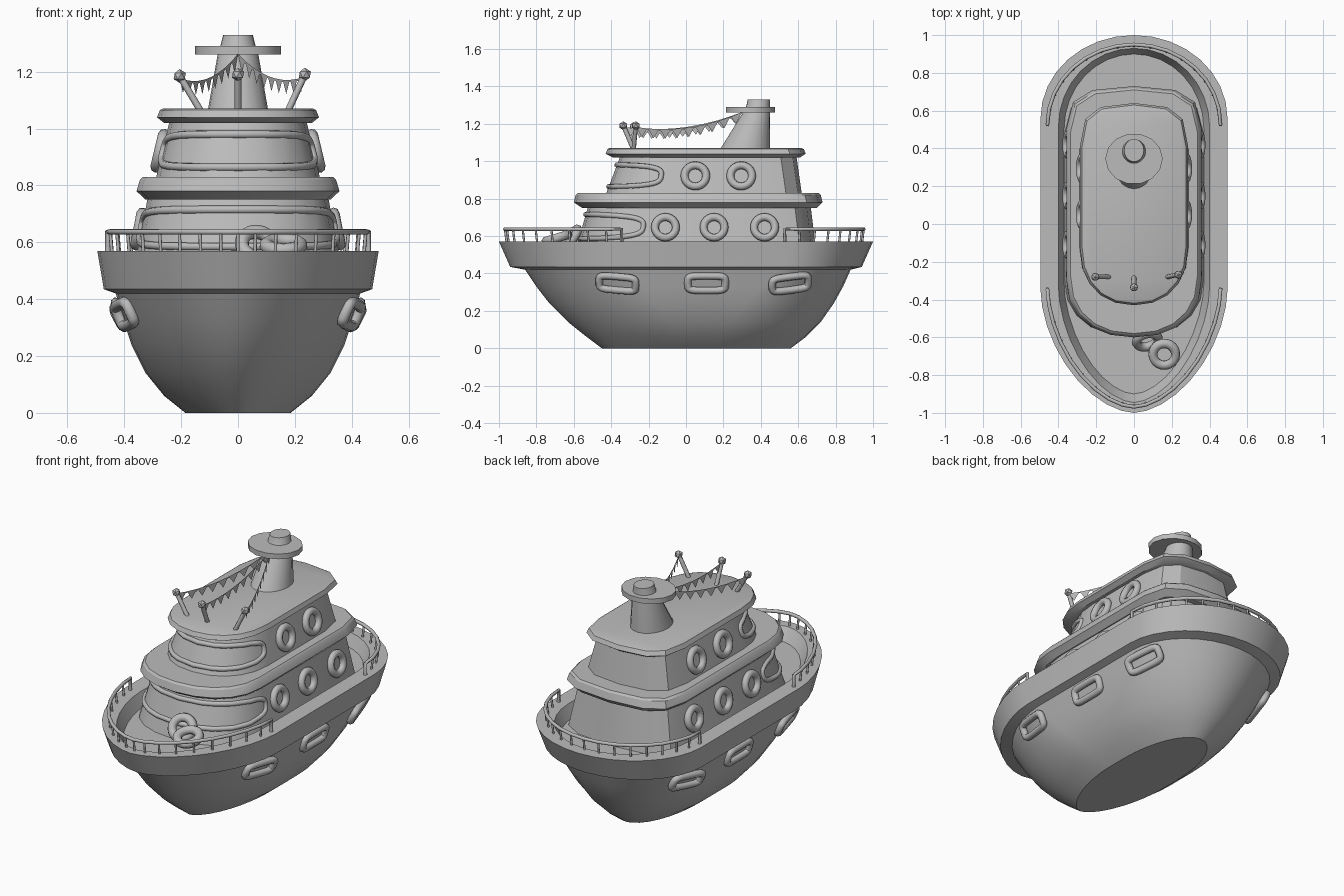
import bpy, bmesh
from math import sin, cos, pi, radians
from mathutils import Vector, Matrix
from mathutils.bvhtree import BVHTree

cube = bpy.data.objects.get("Cube")
if cube:
    bpy.data.objects.remove(cube, do_unlink=True)

grey = bpy.data.materials.new("plain_grey")
grey.use_nodes = True
GREY = (0.5, 0.5, 0.5, 1)
grey.diffuse_color = GREY
grey.node_tree.nodes["Principled BSDF"].inputs["Base Color"].default_value = GREY


def select(ob):
    bpy.ops.object.select_all(action='DESELECT')
    ob.select_set(True)
    bpy.context.view_layer.objects.active = ob


def mesh_object(name, bm, closed=True):
    if closed:
        bmesh.ops.recalc_face_normals(bm, faces=bm.faces[:])
    me = bpy.data.meshes.new(name)
    bm.to_mesh(me)
    bm.free()
    me.materials.append(grey)
    ob = bpy.data.objects.new(name, me)
    bpy.context.collection.objects.link(ob)
    select(ob)
    bpy.ops.object.shade_smooth_by_angle(angle=radians(30))
    return ob


def loft(name, rings):
    """Skin a stack of equal-length outlines and cap both ends."""
    bm = bmesh.new()
    loops = [[bm.verts.new(p) for p in ring] for ring in rings]
    for a, b in zip(loops, loops[1:]):
        for i in range(len(a)):
            j = (i + 1) % len(a)
            bm.faces.new((a[i], a[j], b[j], b[i]))
    bm.faces.new(loops[0][::-1])
    bm.faces.new(loops[-1])
    return mesh_object(name, bm)


def tube(name, pts, radius, closed=True):
    cu = bpy.data.curves.new(name, 'CURVE')
    cu.dimensions = '3D'
    cu.bevel_depth = radius
    cu.bevel_resolution = 2
    cu.use_fill_caps = True
    sp = cu.splines.new('POLY')
    sp.points.add(len(pts) - 1)
    for p, co in zip(sp.points, pts):
        p.co = (*co, 1)
    sp.use_cyclic_u = closed
    cu.materials.append(grey)
    ob = bpy.data.objects.new(name, cu)
    bpy.context.collection.objects.link(ob)
    select(ob)
    bpy.ops.object.convert(target='MESH')
    bpy.ops.object.shade_smooth_by_angle(angle=radians(50))
    return bpy.context.object


def power(v, p):
    return (1 if v >= 0 else -1) * abs(v) ** p


def quarter(w, y0, length, p, n):
    """Side-to-tip quarter of a rounded end."""
    ts = [pi / 2 * i / n for i in range(n + 1)]
    return [(w * max(cos(t), 0) ** p, y0 + length * sin(t) ** p) for t in ts]


def ring(front, back, z):
    half = front[::-1] + back
    return [(x, y, z) for x, y in half] + [(-x, y, z) for x, y in half[-2:0:-1]]


def hull_ends(w, yf, yb, z):
    k, size = min(z / 0.42, 1), yb - yf
    lf, lb = size * (0.45 - 0.125 * k), size * (0.42 - 0.2 * k)
    return quarter(w, yf + lf, -lf, 1.15, 9), quarter(w, yb - lb, lb, 1, 8)


def hull_ring(w, yf, yb, z):
    return ring(*hull_ends(w, yf, yb, z), z)


def cabin_ring(w, yf, yb, z):
    return ring(quarter(w, yf + 0.3, -0.3, 0.9, 5), quarter(w, yb - 0.22, 0.22, 0.7, 3), z)


# Hull with flared gunwale and sunken deck
hull = loft("hull", [hull_ring(*r) for r in (
    (.185, -.45, .56, 0), (.26, -.53, .64, .06), (.325, -.63, .72, .14),
    (.375, -.73, .79, .24), (.405, -.80, .84, .33), (.43, -.86, .88, .42),
    (.472, -.94, .94, .435), (.495, -1, 1, .57), (.40, -.945, .93, .57),
    (.37, -.90, .90, .50))])

# Two cabin storeys and their overhanging roofs
lower_cabin = loft("lower_cabin", [cabin_ring(*r) for r in (
    (.37, -.60, .70, .49), (.315, -.52, .665, .77))])
loft("lower_roof", [cabin_ring(*r) for r in (
    (.325, -.555, .70, .75), (.357, -.60, .73, .78), (.345, -.59, .72, .82), (.335, -.58, .71, .83))])
upper_cabin = loft("upper_cabin", [cabin_ring(*r) for r in (
    (.29, -.43, .62, .82), (.24, -.35, .59, 1.03))])
loft("upper_roof", [cabin_ring(*r) for r in (
    (.26, -.39, .61, 1.02), (.285, -.43, .64, 1.04), (.275, -.42, .63, 1.065), (.265, -.41, .62, 1.07))])


# Funnel with a round platform
def ellipse_ring(rx, ry, y, z, n):
    return [(rx * cos(2 * pi * i / n), y + ry * sin(2 * pi * i / n), z) for i in range(n)]


loft("funnel", [ellipse_ring(*r, 20) for r in (
    (.107, .135, .315, 1.06), (.07, .07, .38, 1.27), (.062, .064, .385, 1.29), (.052, .06, .39, 1.33))])
loft("funnel_platform", [ellipse_ring(.152, .135, .345, z, 14) for z in (1.26, 1.29)])


# Rings fixed flat against a surface
def frame(loc, normal):
    n = normal.normalized()
    u = (Vector((0, 1, 0)) - n * n.y).normalized()
    m = Matrix((u, n.cross(u), n)).transposed().to_4x4()
    m.translation = loc
    return m


def loop_tube(name, m, a, b, p, radius, n=24):
    ts = [2 * pi * i / n for i in range(n)]
    tube(name, [m @ Vector((a * power(cos(t), p), b * power(sin(t), p), 0)) for t in ts], radius)


def tree_of(ob):
    bm = bmesh.new()
    bm.from_mesh(ob.data)
    tree = BVHTree.FromBMesh(bm)
    bm.free()
    return tree


trees = {ob.name: tree_of(ob) for ob in (hull, lower_cabin, upper_cabin)}


def side_rings(name, target, ys, z, a, b, p, radius):
    for side in (-1, 1):
        for y in ys:
            loc, n, _, _ = trees[target].ray_cast(Vector((side * 2, y, z)), Vector((-side, 0, 0)))
            if n.x * side < 0:
                n = -n
            loop_tube(name, frame(loc + n * .008, n), a, b, p, radius)


side_rings("lower_porthole", "lower_cabin", (-.11, .15, .42), .645, .056, .056, 1, .021)
side_rings("upper_porthole", "upper_cabin", (.05, .295), .92, .058, .058, 1, .021)
side_rings("hull_fender", "hull", (-.365, .11, .555), .35, .1, .04, .4, .02)


# Wraparound front window frames
def front_window(name, target, z, height, spread):
    pts = []
    for i in range(64):
        t = 2 * pi * i / 64
        a = spread * power(cos(t), .6)
        origin = Vector((0, 0, z + height * power(sin(t), .6)))
        pts.append(trees[target].ray_cast(origin, Vector((sin(a), -cos(a), 0)))[0])
    tube(name, pts, .014)


front_window("lower_window_frame", "lower_cabin", .65, .065, radians(56))
front_window("upper_window_frame", "upper_cabin", .922, .058, radians(63))

# Bow and stern rails with posts
for name, end in zip(("bow_rail", "stern_rail"), hull_ends(.458, -.968, .95, .57)):
    path = end + [(-x, y) for x, y in end[-2::-1]]
    rail = [(x, y, .637) for x, y in path]
    drop = [(x, y, .56) for x, y in (path[0], path[-1])]
    tube(name, [drop[0]] + rail + [drop[1]], .01, closed=False)
    for x, y in path[1:-1]:
        tube(name + "_post", [(x * .985, y * .99, .56), (x, y, .637)], .006, closed=False)

# Life rings on the fore deck
loop_tube("leaning_life_ring", frame(Vector((.07, -.615, .59)), Vector((.2, -.8, .6))), .058, .058, 1, .025)
loop_tube("flat_life_ring", frame(Vector((.16, -.69, .59)), Vector((0, -.3, 1))), .06, .06, 1, .025)


# Flag poles with knobs, and strings of pennants back to the funnel
def pennants(start, end, count=9):
    def point(f):
        return start.lerp(end, f) - Vector((0, 0, .17 * f * (1 - f)))
    bm = bmesh.new()
    string = Vector((0, 0, .008))
    for i in range(count):
        a, b = point(i / count), point((i + 1) / count)
        bm.faces.new([bm.verts.new(p) for p in (a, b, b + string, a + string)])
        tip = (a + b) / 2 - Vector((0, 0, .042))
        bm.faces.new([bm.verts.new(p) for p in (a.lerp(b, .1), tip, a.lerp(b, .9))])
    mesh_object("pennant_string", bm, closed=False)


for base, top in (((-.13, -.28, 1.06), (-.205, -.28, 1.185)),
                  ((0, -.28, 1.06), (0, -.335, 1.19)),
                  ((.175, -.28, 1.06), (.235, -.268, 1.19))):
    tube("flag_pole", [base, top], .012, closed=False)
    bm = bmesh.new()
    bmesh.ops.create_icosphere(bm, subdivisions=1, radius=.024, matrix=Matrix.Translation(top))
    mesh_object("pole_knob", bm)
    pennants(Vector(top) - Vector((0, 0, .015)), Vector((0, .3, 1.255)))
